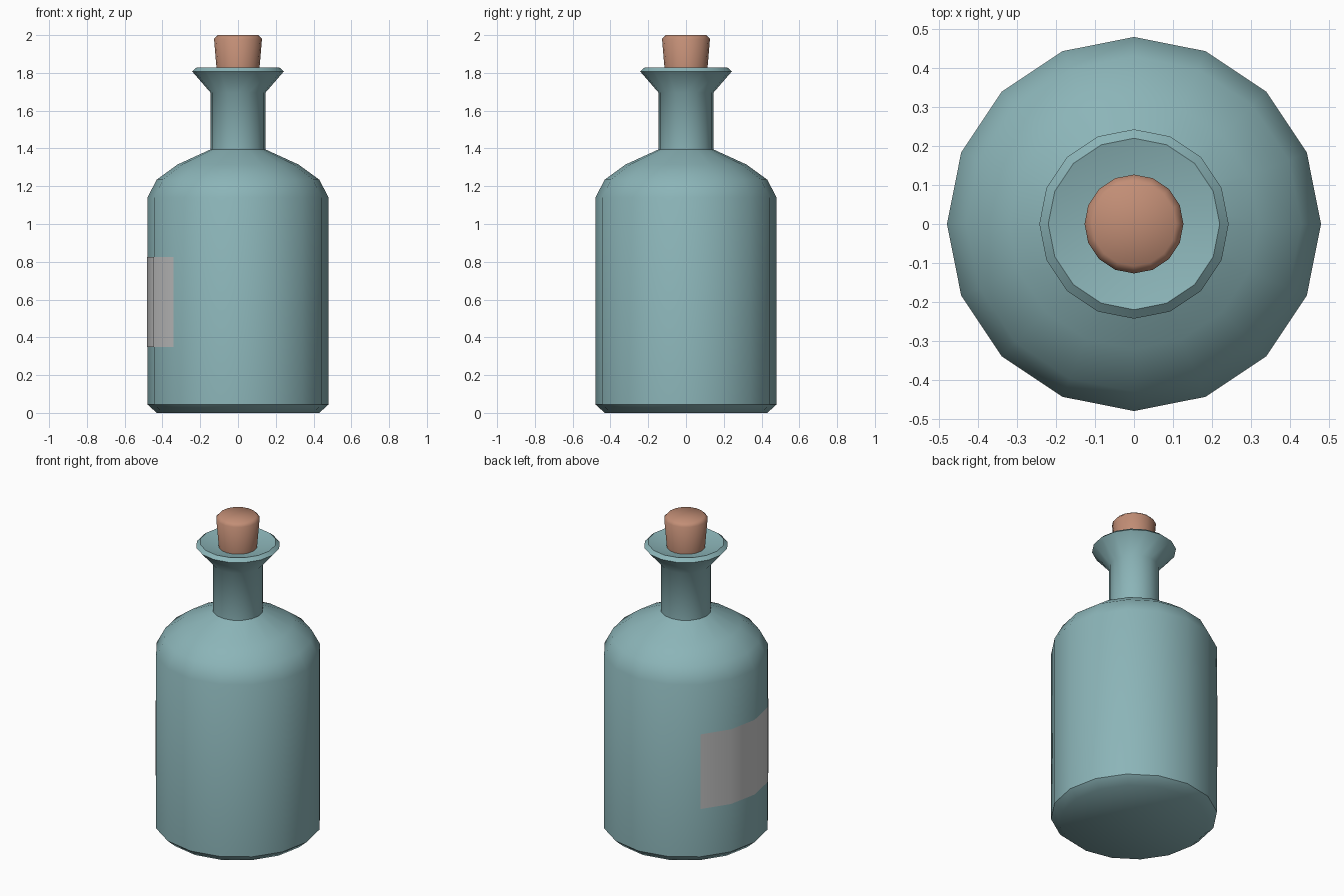
import bpy, math

if "Cube" in bpy.data.objects:
    bpy.data.objects.remove(bpy.data.objects["Cube"])

SIDES = 16


def material(name, rgb):
    m = bpy.data.materials.new(name)
    m.diffuse_color = (*rgb, 1)
    m.use_nodes = True
    m.node_tree.nodes["Principled BSDF"].inputs["Base Color"].default_value = m.diffuse_color
    return m


def lathe(name, profile, mat=None, first=0, steps=SIDES, angle=35):
    """Spin (radius, z) points about z; radius 0 becomes a pole."""
    full = steps == SIDES
    verts, rings = [], []
    for r, z in profile:
        count = 1 if r == 0 else (steps if full else steps + 1)
        rings.append(range(len(verts), len(verts) + count))
        for i in range(count):
            a = 2 * math.pi * (first + i) / SIDES
            verts.append((r * math.cos(a), r * math.sin(a), z))
    faces = []
    for lo, hi in zip(rings, rings[1:]):
        for i in range(steps):
            j = (i + 1) % steps if full else i + 1
            if len(lo) == 1:
                faces.append((lo[0], hi[j], hi[i]))
            elif len(hi) == 1:
                faces.append((lo[i], lo[j], hi[0]))
            else:
                faces.append((lo[i], lo[j], hi[j], hi[i]))
    mesh = bpy.data.meshes.new(name)
    mesh.from_pydata(verts, [], faces)
    obj = bpy.data.objects.new(name, mesh)
    bpy.context.collection.objects.link(obj)
    if mat:
        mesh.materials.append(mat)
    bpy.ops.object.select_all(action='DESELECT')
    obj.select_set(True)
    bpy.context.view_layer.objects.active = obj
    bpy.ops.object.shade_smooth_by_angle(angle=math.radians(angle))
    return obj


glass = material("teal_glass", (0.26, 0.46, 0.48))
cork = material("cork", (0.54, 0.27, 0.18))

# Bottle: base, body, rounded shoulder, neck, flared lip and shallow dish
lathe("bottle", [(0, 0), (0.43, 0), (0.48, 0.045), (0.48, 1.14), (0.43, 1.235),
                 (0.32, 1.315), (0.145, 1.395), (0.145, 1.695), (0.243, 1.808),
                 (0.22, 1.828), (0.11, 1.80), (0, 1.80)], glass, angle=46)

# Tapered stopper with a bevelled top
lathe("stopper", [(0, 1.78), (0.11, 1.78), (0.127, 1.98), (0.108, 2.0), (0, 2.0)],
      cork, angle=50)

# Paper label wrapped round a quarter of the left side
lathe("label", [(0.483, 0.35), (0.483, 0.825)], None, first=6, steps=4)
